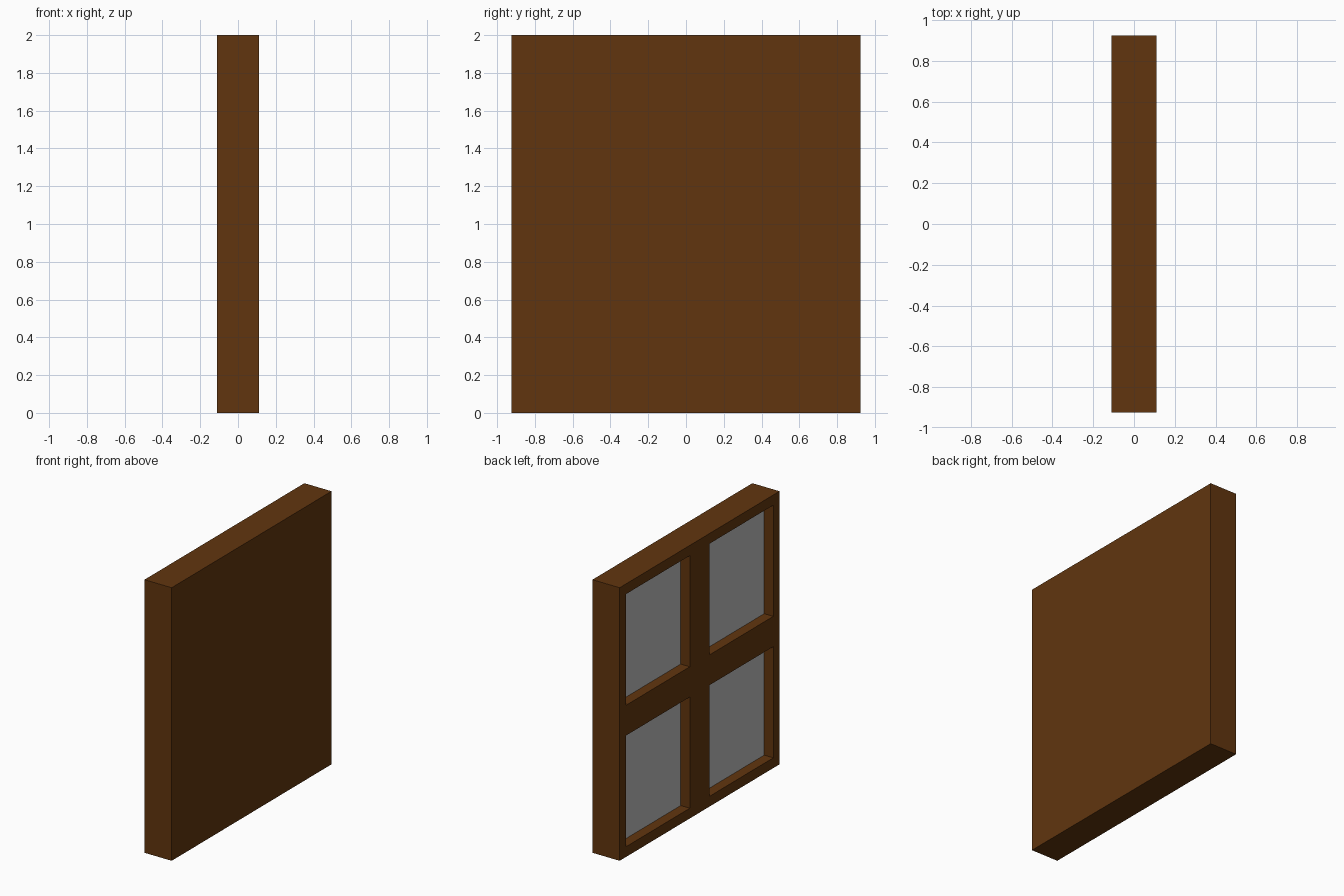
import bpy, bmesh
from mathutils import Vector

if "Cube" in bpy.data.objects:
    bpy.data.objects.remove(bpy.data.objects["Cube"])

DEPTH, WIDTH, HEIGHT = 0.22, 1.85, 2.0
RECESS = 0.074
Y_CUTS = (-0.853, -0.113, 0.113, 0.853)      # pane edges across the width
Z_CUTS = (0.075, 0.889, 1.111, 1.925)        # pane edges up the height


def material(name, rgb):
    mat = bpy.data.materials.new(name)
    mat.diffuse_color = (*rgb, 1.0)
    mat.use_nodes = True
    mat.node_tree.nodes["Principled BSDF"].inputs["Base Color"].default_value = mat.diffuse_color
    return mat


def in_opening(value, cuts):
    return cuts[0] < value < cuts[1] or cuts[2] < value < cuts[3]


# Solid wooden slab
bm = bmesh.new()
bmesh.ops.create_cube(bm, size=1.0)
bmesh.ops.scale(bm, vec=(DEPTH, WIDTH, HEIGHT), verts=bm.verts)
bmesh.ops.translate(bm, vec=(0, 0, HEIGHT / 2), verts=bm.verts)

# Cut lines for the rails and stiles
for axis, cuts in (((0, 1, 0), Y_CUTS), ((0, 0, 1), Z_CUTS)):
    for c in cuts:
        bmesh.ops.bisect_plane(bm, geom=bm.verts[:] + bm.edges[:] + bm.faces[:],
                               plane_co=Vector(axis) * c, plane_no=axis)

# Four recessed grey panes on the left side
panes = []
for f in bm.faces:
    c = f.calc_center_median()
    if f.normal.x < -0.9 and in_opening(c.y, Y_CUTS) and in_opening(c.z, Z_CUTS):
        panes.append(f)
sunk = bmesh.ops.extrude_discrete_faces(bm, faces=panes)["faces"]
for f in sunk:
    f.material_index = 1
    bmesh.ops.translate(bm, vec=(RECESS, 0, 0), verts=f.verts)

# Clean the leftover cut lines
bmesh.ops.dissolve_limit(bm, angle_limit=0.01, verts=bm.verts[:], edges=bm.edges[:],
                         delimit={'MATERIAL'})
bmesh.ops.triangulate(bm, faces=[f for f in bm.faces if len(f.verts) > 4])
bmesh.ops.recalc_face_normals(bm, faces=bm.faces[:])

mesh = bpy.data.meshes.new("window_frame")
bm.to_mesh(mesh)
bm.free()
mesh.materials.append(material("brown wood", (0.12, 0.036, 0.0045)))
mesh.materials.append(material("grey pane", (0.5, 0.5, 0.5)))
bpy.context.collection.objects.link(bpy.data.objects.new("window_frame", mesh))
